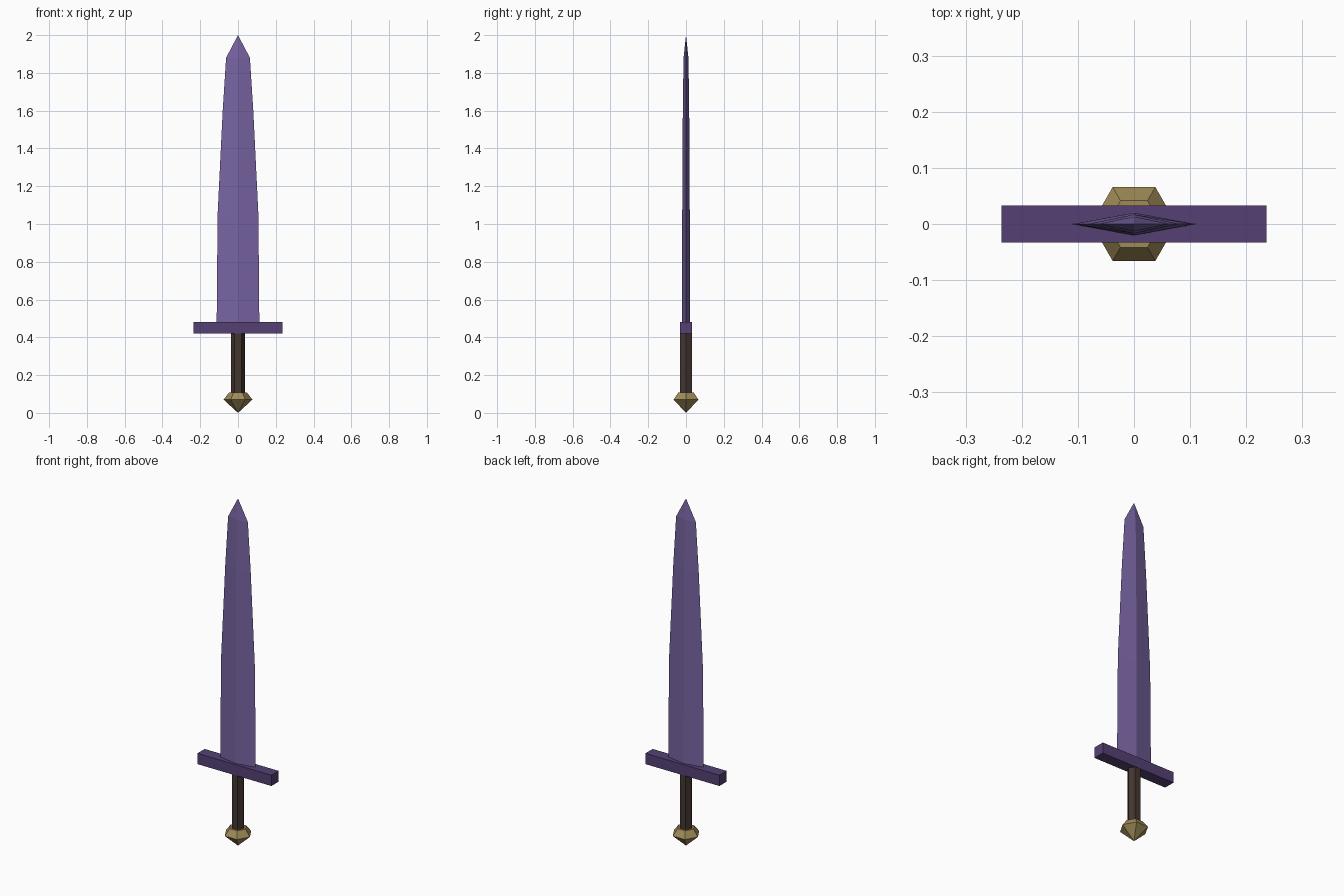
import bpy, bmesh, math

if "Cube" in bpy.data.objects:
    bpy.data.objects.remove(bpy.data.objects["Cube"])


def material(name, rgb):
    m = bpy.data.materials.new(name)
    m.diffuse_color = (*rgb, 1)
    m.use_nodes = True
    m.node_tree.nodes["Principled BSDF"].inputs["Base Color"].default_value = m.diffuse_color
    return m


def loft(name, rings, sides, mat):
    """Stack elliptical n-sided rings (z, x radius, y radius); zero radius is a point."""
    bm = bmesh.new()
    loops = []
    for z, rx, ry in rings:
        if rx == 0:
            loops.append([bm.verts.new((0, 0, z))] * sides)
        else:
            loops.append([bm.verts.new((rx * math.cos(math.tau * i / sides),
                                        ry * math.sin(math.tau * i / sides), z))
                          for i in range(sides)])
    for lo, hi in zip(loops, loops[1:]):
        for i in range(sides):
            j = (i + 1) % sides
            bm.faces.new(list(dict.fromkeys((lo[i], lo[j], hi[j], hi[i]))))
    for loop in (loops[0], loops[-1]):
        if len(set(loop)) > 2:
            bm.faces.new(loop)
    bmesh.ops.recalc_face_normals(bm, faces=bm.faces)
    me = bpy.data.meshes.new(name)
    bm.to_mesh(me)
    bm.free()
    me.materials.append(mat)
    ob = bpy.data.objects.new(name, me)
    bpy.context.collection.objects.link(ob)
    return ob


violet = material("violet blade", (0.188, 0.127, 0.362))
dark_violet = material("dark violet guard", (0.089, 0.053, 0.175))
brown = material("dark brown grip", (0.058, 0.037, 0.030))
brass = material("dull brass pommel", (0.35, 0.26, 0.098))

# Faceted pommel with pointed bottom
loft("pommel", [(0, 0, 0), (0.07, 0.076, 0.076), (0.107, 0.048, 0.048)], 6, brass)

# Hexagonal grip
loft("grip", [(0.10, 0.036, 0.036), (0.425, 0.036, 0.036)], 6, brown)

# Crossguard bar
bpy.ops.mesh.primitive_cube_add(size=1, location=(0, 0, 0.45))
guard = bpy.context.object
guard.name = "crossguard"
guard.scale = (0.472, 0.066, 0.062)
bpy.ops.object.transform_apply(location=False, rotation=False, scale=True)
guard.data.materials.append(dark_violet)

# Tapering diamond-section blade
loft("blade", [(0.475, 0.113, 0.021), (1.05, 0.108, 0.020), (1.60, 0.081, 0.017),
               (1.88, 0.063, 0.013), (2.0, 0, 0)], 4, violet)
